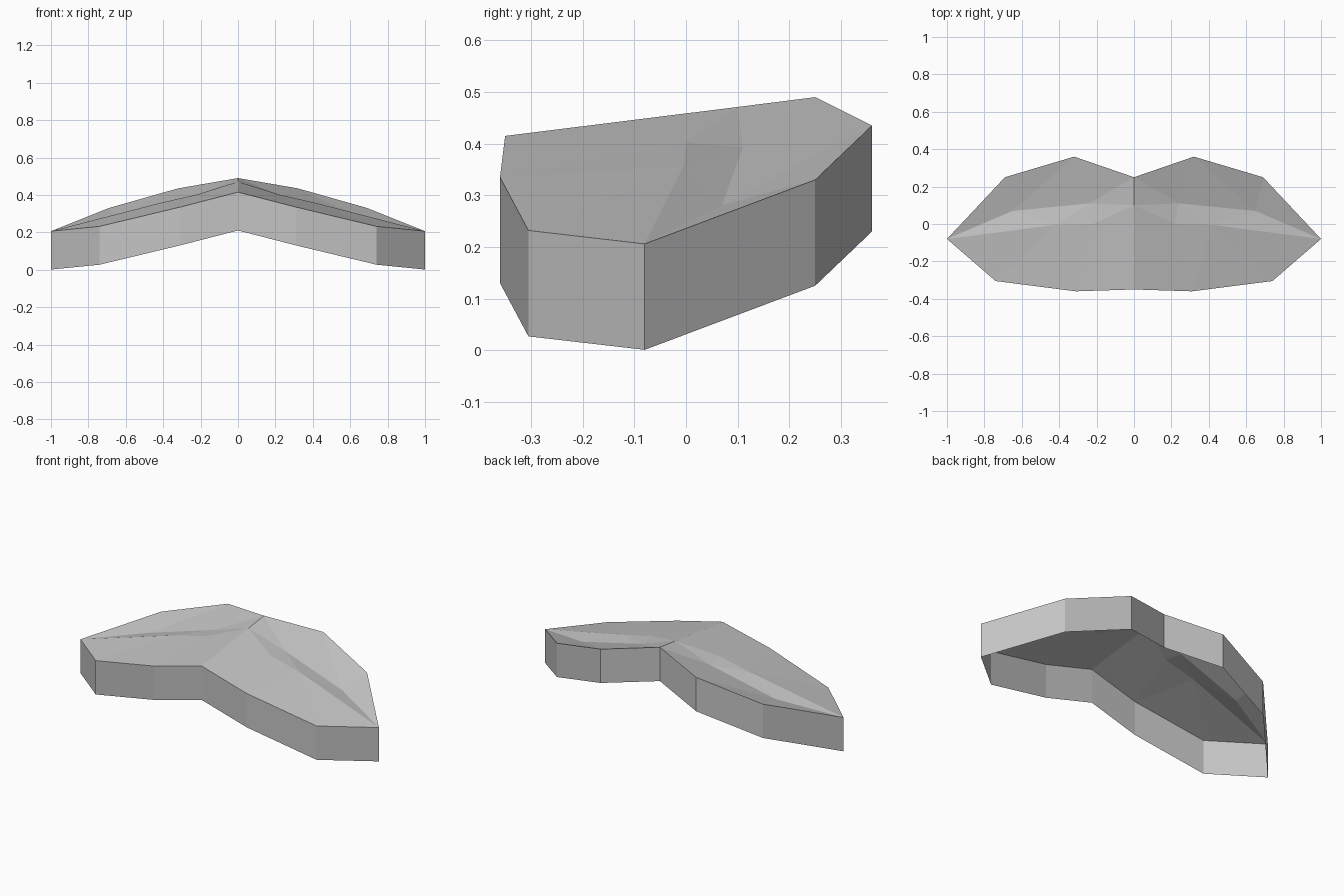
import bpy
import bmesh
from mathutils import Vector

cube = bpy.data.objects.get("Cube")
if cube:
    bpy.data.objects.remove(cube, do_unlink=True)

WALL_DEPTH = 0.205

# One flat grey
grey = bpy.data.materials.new("mid_grey")
grey.use_nodes = True
colour = (0.55, 0.55, 0.55, 1.0)
grey.diffuse_color = colour
grey.node_tree.nodes["Principled BSDF"].inputs["Base Color"].default_value = colour

# Left half of the top sheet: outline, then ridge and valley points
points = {
    "front_mid": (0, -0.35, 0.415),
    "front_inner": (0.31, -0.36, 0.335),
    "front_outer": (0.74, -0.305, 0.232),
    "tip": (1, -0.08, 0.206),
    "back_outer": (0.69, 0.25, 0.33),
    "back_inner": (0.32, 0.36, 0.435),
    "back_mid": (0, 0.25, 0.49),
    "centre": (0, 0.10, 0.471),
    "ridge_inner": (0.22, 0, 0.402),
    "ridge_outer": (0.42, -0.005, 0.356),
    "valley_inner": (0.24, 0.11, 0.393),
    "valley_outer": (0.65, 0.07, 0.281),
}
facets = [
    # Front slope
    "centre front_mid ridge_inner",
    "front_mid front_inner ridge_inner",
    "front_inner ridge_outer ridge_inner",
    "front_inner front_outer ridge_outer",
    "front_outer tip ridge_outer",
    # Band between ridge and valley
    "centre ridge_inner valley_inner",
    "ridge_inner ridge_outer valley_inner",
    "ridge_outer valley_outer valley_inner",
    "ridge_outer tip valley_outer",
    # Back slope
    "tip back_outer valley_outer",
    "back_outer back_inner valley_outer",
    "back_inner valley_inner valley_outer",
    "back_inner back_mid valley_inner",
    "back_mid centre valley_inner",
]

bm = bmesh.new()
verts = {name: bm.verts.new(co) for name, co in points.items()}
for facet in facets:
    bm.faces.new([verts[name] for name in facet.split()])

# Side walls: drop the outer rim straight down, leaving the underside open
rim = [e for e in bm.edges
       if e.is_boundary and any(v.co.x > 0.001 for v in e.verts)]
walls = bmesh.ops.extrude_edge_only(bm, edges=rim)["geom"]
lower = [g for g in walls if isinstance(g, bmesh.types.BMVert)]
bmesh.ops.translate(bm, verts=lower, vec=Vector((0, 0, -WALL_DEPTH)))

# Mirror to the right half and weld the middle seam
bmesh.ops.mirror(bm, geom=bm.verts[:] + bm.edges[:] + bm.faces[:],
                 axis='X', merge_dist=0.001)
bmesh.ops.remove_doubles(bm, verts=bm.verts[:], dist=0.001)
bmesh.ops.recalc_face_normals(bm, faces=bm.faces[:])
if sum(f.normal.z * f.calc_area() for f in bm.faces) < 0:
    bmesh.ops.reverse_faces(bm, faces=bm.faces[:])

mesh = bpy.data.meshes.new("curved_shell")
bm.to_mesh(mesh)
bm.free()
mesh.materials.append(grey)
shell = bpy.data.objects.new("curved_shell", mesh)
bpy.context.collection.objects.link(shell)
